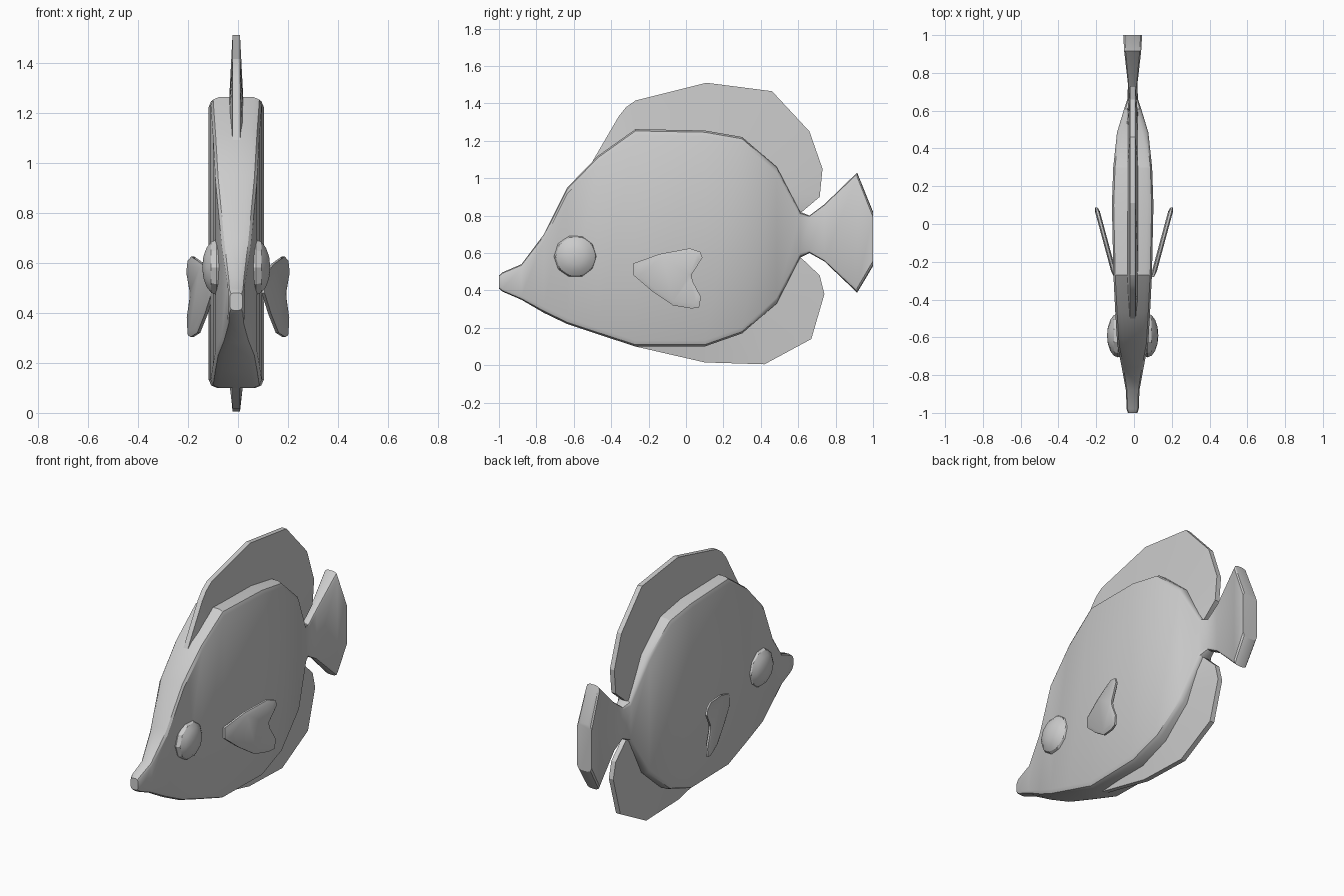
import bpy, bmesh, math
from mathutils import Matrix

if "Cube" in bpy.data.objects:
    bpy.data.objects.remove(bpy.data.objects["Cube"])

CX = -0.007  # slight sideways offset of the body


def finish(bm, name, angle=30):
    bmesh.ops.recalc_face_normals(bm, faces=bm.faces)
    me = bpy.data.meshes.new(name)
    bm.to_mesh(me)
    bm.free()
    ob = bpy.data.objects.new(name, me)
    bpy.context.collection.objects.link(ob)
    bpy.ops.object.select_all(action='DESELECT')
    ob.select_set(True)
    bpy.context.view_layer.objects.active = ob
    bpy.ops.object.shade_smooth_by_angle(angle=math.radians(angle))
    return ob


def loft(bm, rings, closed=True):
    rows = [[bm.verts.new(p) for p in r] for r in rings]
    n = len(rows[0])
    for a, b in zip(rows, rows[1:]):
        for i in range(n if closed else n - 1):
            j = (i + 1) % n
            bm.faces.new((a[i], a[j], b[j], b[i]))
    bm.faces.new(rows[0])
    bm.faces.new(rows[-1])


# Body and tail: rounded-box sections (y, z low, z high, half width)
SECTIONS = [(-1.0, .41, .48, .025), (-.98, .393, .497, .032),
            (-.88, .35, .54, .036), (-.76, .28, .70, .058),
            (-.635, .22, .95, .082), (-.47, .165, 1.12, .092),
            (-.27, .10, 1.262, .102), (.10, .10, 1.255, .11),
            (.30, .17, 1.22, .103), (.485, .33, 1.06, .083),
            (.61, .575, .82, .045), (.66, .60, .80, .028),
            (.74, .555, .86, .025), (.915, .388, 1.03, .045),
            (1.0, .53, .82, .05)]


def section(y, lo, hi, w):
    b = min(.032, w * .55)
    corner = [(w, hi - b), (w - .3 * b, hi - .3 * b), (w - b, hi)]
    top = corner + [(-x, z) for x, z in reversed(corner)]
    pts = top + [(-x, lo + hi - z) for x, z in top]
    return [(x + CX, y, z) for x, z in pts]


bm = bmesh.new()
loft(bm, [section(*s) for s in SECTIONS])
finish(bm, "body")


# Median fins: a thin outer rim widening toward a root inside the body
def median_fin(name, outer, root):
    bm = bmesh.new()
    rings = []
    for (y, z), (ry, rz) in zip(outer, root):
        rings.append([(CX + .03, ry, rz), (CX + .015, y, z),
                      (CX - .015, y, z), (CX - .03, ry, rz)])
    loft(bm, rings)
    finish(bm, name, 20)


median_fin("dorsal_fin",
           [(-.50, 1.09), (-.36, 1.33), (-.32, 1.38), (-.27, 1.415), (.11, 1.51),
            (.46, 1.465), (.66, 1.25), (.73, 1.05), (.715, .90), (.62, .82)],
           [(-.44, 1.07), (-.34, 1.15), (-.30, 1.19), (-.25, 1.22), (.10, 1.22),
            (.29, 1.18), (.45, 1.05), (.53, .93), (.56, .86), (.58, .80)])
median_fin("anal_fin",
           [(-.27, .10), (.10, .015), (.42, .005), (.67, .14),
            (.74, .38), (.715, .48), (.62, .57)],
           [(-.20, .14), (.10, .14), (.29, .21), (.43, .32),
            (.52, .43), (.55, .51), (.58, .59)])

# Pectoral fins: heart-shaped paddles swept out from the flanks
HEART = [(-.28, .545), (-.14, .595), (.02, .625), (.075, .607), (.088, .575),
         (.03, .485), (.035, .45), (.08, .365), (.07, .31), (.03, .303),
         (-.07, .32), (-.18, .395), (-.28, .48)]
for side, sx in (("left", -1), ("right", 1)):
    bm = bmesh.new()
    rings = []
    for scale, off in ((.86, -.013), (1, -.006), (1, .006), (.86, .013)):
        ring = []
        for y, z in HEART:
            y = -.06 + (y + .06) * scale
            z = .475 + (z - .475) * scale
            ring.append((sx * (.10 + .27 * (y + .28) + off), y, z))
        rings.append(ring)
    loft(bm, rings)
    finish(bm, side + "_pectoral_fin", 40)

    # Eyes: flattened low-poly spheres
    bm = bmesh.new()
    bmesh.ops.create_uvsphere(
        bm, u_segments=10, v_segments=8, radius=1,
        matrix=Matrix.Translation((CX + sx * .078, -.59, .582))
        @ Matrix.Diagonal((.058, .116, .116, 1))
        @ Matrix.Rotation(math.pi / 2, 4, 'Y'))
    finish(bm, side + "_eye", 30)
